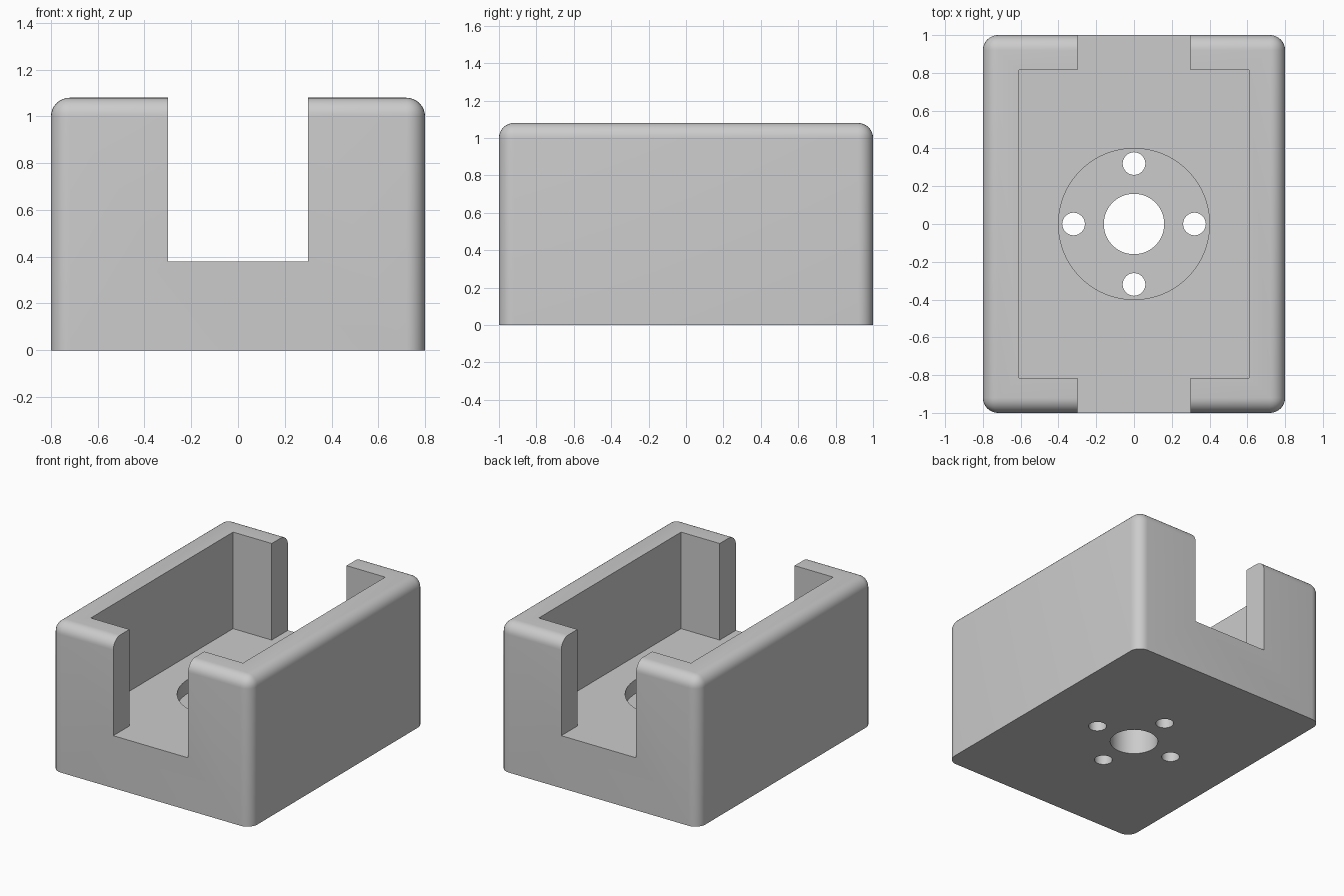
import bpy, bmesh
from mathutils import Matrix

default = bpy.data.objects.get("Cube")
if default:
    bpy.data.objects.remove(default, do_unlink=True)

WIDTH, LENGTH, HEIGHT = 1.6, 2.0, 1.08
FLOOR = 0.38
RECESS = 0.28

grey = bpy.data.materials.new("light_grey")
grey.use_nodes = True
grey.diffuse_color = (0.6, 0.6, 0.6, 1)
grey.node_tree.nodes["Principled BSDF"].inputs["Base Color"].default_value = (0.6, 0.6, 0.6, 1)


def add_object(name, bm):
    mesh = bpy.data.meshes.new(name)
    bm.to_mesh(mesh)
    bm.free()
    mesh.materials.append(grey)
    obj = bpy.data.objects.new(name, mesh)
    bpy.context.collection.objects.link(obj)
    return obj


def box(x, y, low, high):
    bm = bmesh.new()
    place = Matrix.Translation((0, 0, (low + high) / 2)) @ Matrix.Diagonal((x, y, high - low, 1))
    bmesh.ops.create_cube(bm, size=1, matrix=place)
    return bm


def drill(name, radius, x, y, low, sides=64):
    bm = bmesh.new()
    bmesh.ops.create_cone(bm, cap_ends=True, segments=sides, radius1=radius, radius2=radius,
                          depth=1, matrix=Matrix.Translation((x, y, low + 0.5)))
    return add_object(name, bm)


# Solid block with rounded upright and top edges, square underneath
bm = box(WIDTH, LENGTH, 0, HEIGHT)
rounded = [e for e in bm.edges if max(v.co.z for v in e.verts) > 0.1]
bmesh.ops.bevel(bm, geom=rounded, offset=0.08, offset_type='OFFSET', segments=8,
                profile=0.5, affect='EDGES', clamp_overlap=True)
housing = add_object("housing", bm)

# Cavity, end slots, round recess and through holes
cutters = [
    add_object("cavity_cutter", box(1.22, 1.63, FLOOR, 1.5)),
    add_object("slot_cutter", box(0.6, 2.4, FLOOR, 1.6)),
    drill("recess_cutter", 0.4, 0, 0, RECESS),
    drill("centre_hole_cutter", 0.16, 0, 0, -0.3),
]
for x, y in ((1, 0), (-1, 0), (0, 1), (0, -1)):
    cutters.append(drill("screw_hole_cutter", 0.06, 0.32 * x, 0.32 * y, -0.3, 32))

bpy.ops.object.select_all(action='DESELECT')
housing.select_set(True)
bpy.context.view_layer.objects.active = housing
for cutter in cutters:
    cut = housing.modifiers.new(cutter.name, 'BOOLEAN')
    cut.operation = 'DIFFERENCE'
    cut.solver = 'EXACT'
    cut.object = cutter
    bpy.ops.object.modifier_apply(modifier=cut.name)
    bpy.data.objects.remove(cutter, do_unlink=True)

bpy.ops.object.shade_smooth_by_angle(angle=0.6)
